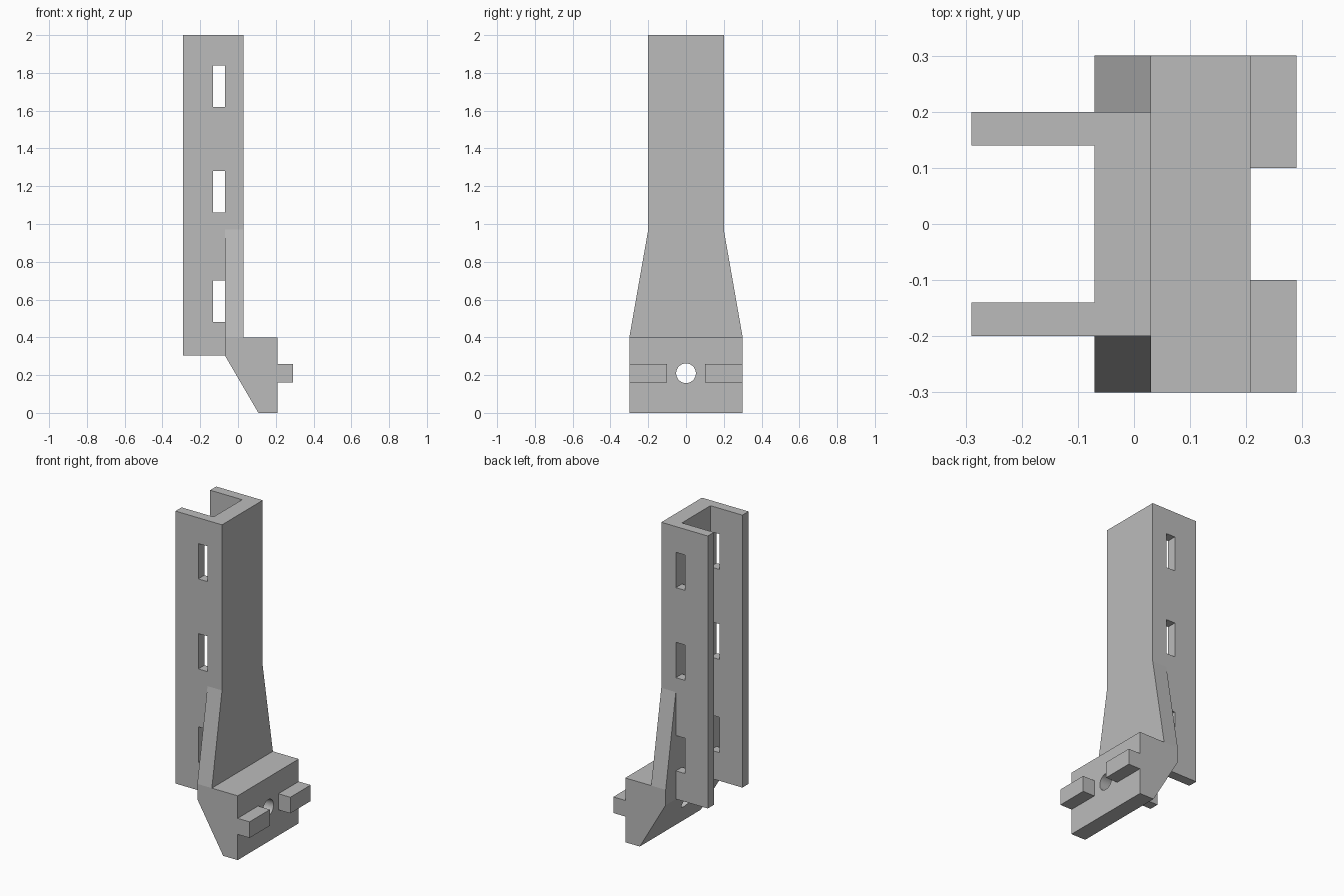
import bpy
import bmesh
from mathutils import Vector

default = bpy.data.objects.get("Cube")
if default:
    bpy.data.objects.remove(default, do_unlink=True)

grey = bpy.data.materials.new("plain grey")
grey.use_nodes = True
colour = (0.5, 0.5, 0.5, 1)
grey.diffuse_color = colour
grey.node_tree.nodes["Principled BSDF"].inputs["Base Color"].default_value = colour


def prism(name, points, depth):
    """Extrude a flat polygon along a vector."""
    bm = bmesh.new()
    face = bm.faces.new([bm.verts.new(p) for p in points])
    out = bmesh.ops.extrude_face_region(bm, geom=[face])
    moved = [v for v in out["geom"] if isinstance(v, bmesh.types.BMVert)]
    bmesh.ops.translate(bm, verts=moved, vec=Vector(depth))
    bmesh.ops.recalc_face_normals(bm, faces=bm.faces)
    mesh = bpy.data.meshes.new(name)
    bm.to_mesh(mesh)
    bm.free()
    mesh.materials.append(grey)
    obj = bpy.data.objects.new(name, mesh)
    bpy.context.collection.objects.link(obj)
    return obj


def box(name, x, y, z):
    base = [(x[0], y[0], z[0]), (x[1], y[0], z[0]),
            (x[1], y[1], z[0]), (x[0], y[1], z[0])]
    return prism(name, base, (0, 0, z[1] - z[0]))


def combine(target, other, operation):
    """Apply a boolean and remove the helper."""
    mod = target.modifiers.new("combine", 'BOOLEAN')
    mod.operation = operation
    mod.solver = 'EXACT'
    mod.object = other
    bpy.context.view_layer.objects.active = target
    bpy.ops.object.modifier_apply(modifier=mod.name)
    bpy.data.objects.remove(other, do_unlink=True)


BACK, WEB, FRONT, TAB = -0.29, -0.07, 0.03, 0.29
FOOT = 0.208
LOW, SHOULDER, TOP = 0.305, 0.4, 2.0

# Foot: side profile with a sloping underside
foot_profile = [(WEB, LOW), (0.108, 0), (FOOT, 0), (FOOT, SHOULDER), (WEB, SHOULDER)]
bracket = prism("bracket", [(x, -0.3, z) for x, z in foot_profile], (0, 0.6, 0))

# Web: flares out towards the foot
half = [(0.3, SHOULDER), (0.2, 0.97), (0.2, TOP)]
outline = half + [(-y, z) for y, z in reversed(half)]
web = prism("web", [(WEB, y, z) for y, z in outline], (FRONT - WEB, 0, 0))
combine(bracket, web, 'UNION')

# Slotted side flanges and locating tabs
for side in (-1, 1):
    flange = box("flange", (BACK, WEB), sorted((side * 0.14, side * 0.2)), (LOW, TOP))
    for z in (0.48, 1.06, 1.62):
        slot = box("slot", (-0.133, WEB + 0.05), (-0.4, 0.4), (z, z + 0.22))
        combine(flange, slot, 'DIFFERENCE')
    combine(bracket, flange, 'UNION')
    tab = box("tab", (FOOT, TAB), sorted((side * 0.1, side * 0.3)), (0.16, 0.26))
    combine(bracket, tab, 'UNION')

# Bolt hole through the foot
bpy.ops.mesh.primitive_cylinder_add(vertices=48, radius=0.052, depth=1.2,
                                    location=(0, 0, 0.21), rotation=(0, 1.5708, 0))
combine(bracket, bpy.context.object, 'DIFFERENCE')
